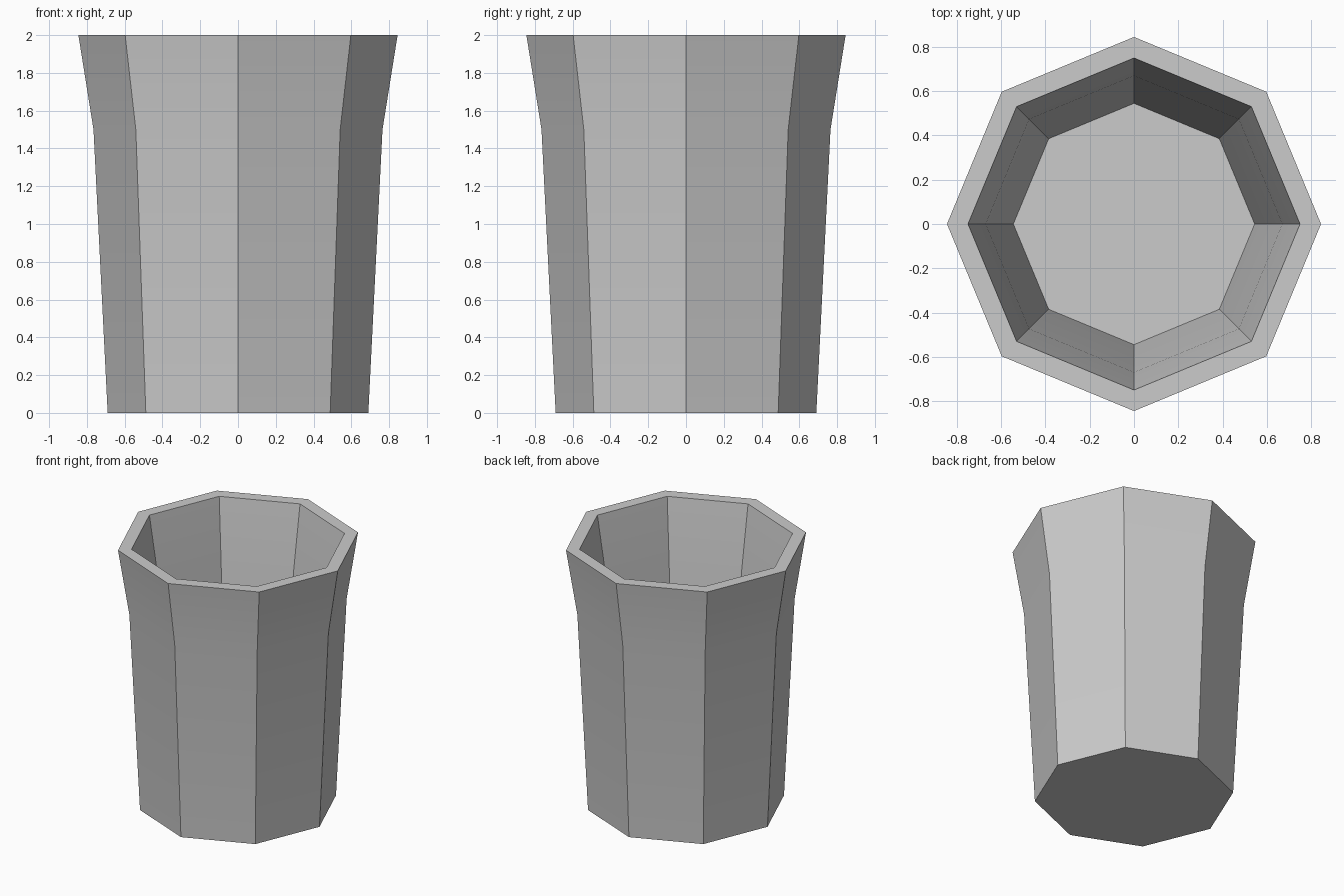
import bpy, bmesh
from math import cos, sin, pi

if "Cube" in bpy.data.objects:
    bpy.data.objects.remove(bpy.data.objects["Cube"])

SIDES = 8
# (radius, height): outer wall going up, over the rim, inner wall going down
PROFILE = [(0.69, 0.0), (0.765, 1.5), (0.845, 2.0),
           (0.75, 2.0), (0.67, 1.5), (0.545, 0.15)]

bm = bmesh.new()
rings = [[bm.verts.new((r * cos(2 * pi * i / SIDES), r * sin(2 * pi * i / SIDES), z))
          for i in range(SIDES)] for r, z in PROFILE]

# walls and rim
for low, high in zip(rings, rings[1:]):
    for i in range(SIDES):
        j = (i + 1) % SIDES
        bm.faces.new((low[i], low[j], high[j], high[i]))

# underside and inner floor
bm.faces.new(rings[0][::-1])
bm.faces.new(rings[-1])
bmesh.ops.recalc_face_normals(bm, faces=bm.faces[:])

mesh = bpy.data.meshes.new("cup")
bm.to_mesh(mesh)
bm.free()
cup = bpy.data.objects.new("cup", mesh)
bpy.context.collection.objects.link(cup)

# soften only the gentle bend of the wall, keep the eight facets sharp
bpy.context.view_layer.objects.active = cup
cup.select_set(True)
bpy.ops.object.shade_smooth_by_angle(angle=pi / 6)
